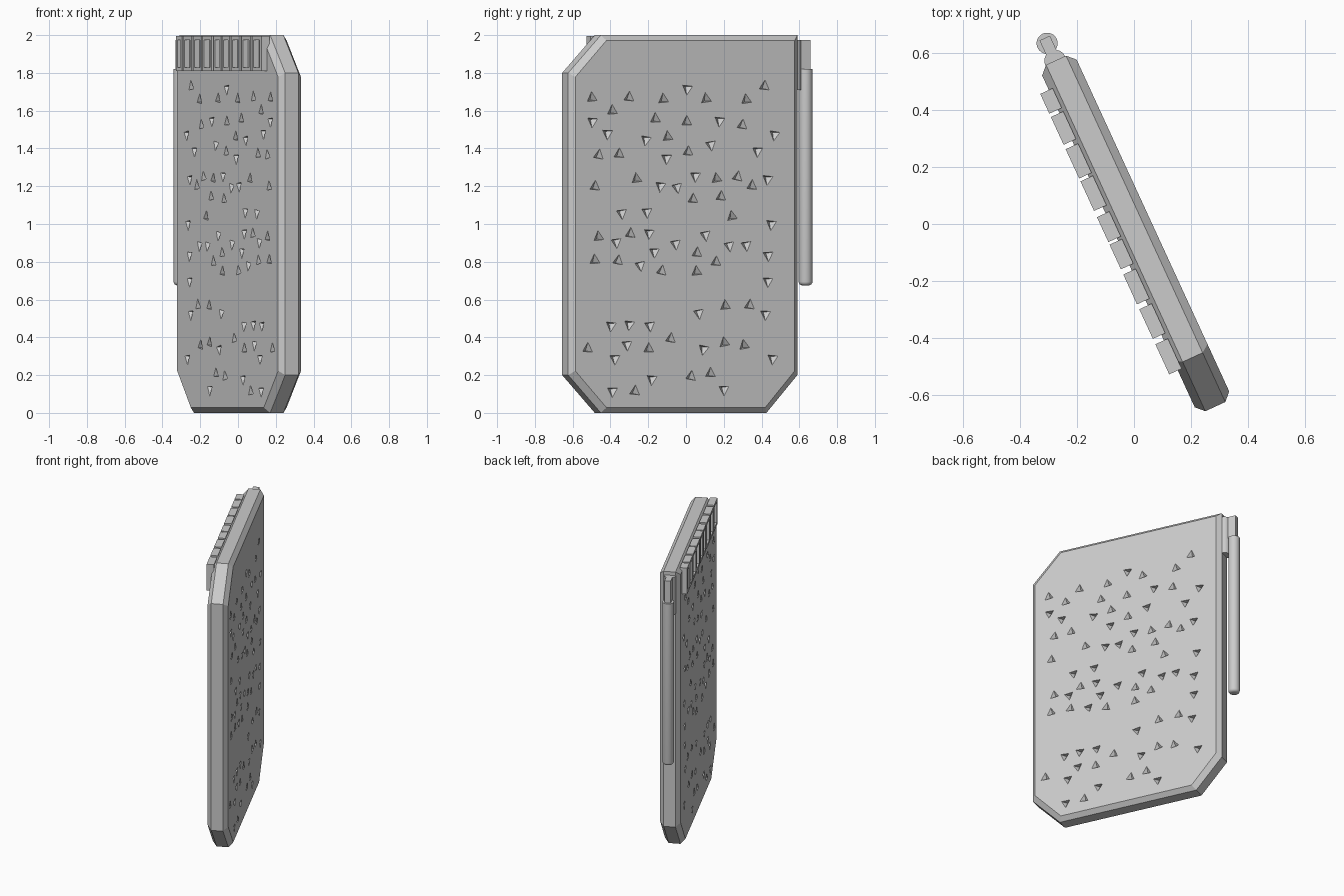
import bpy, bmesh, math, random
from mathutils import Vector

if "Cube" in bpy.data.objects:
    bpy.data.objects.remove(bpy.data.objects["Cube"])

YAW = math.radians(24.7)       # whole model is turned about z
GREY = (0.6, 0.6, 0.6, 1)

grey = bpy.data.materials.new("plain_grey")
grey.use_nodes = True
grey.diffuse_color = GREY
grey.node_tree.nodes["Principled BSDF"].inputs["Base Color"].default_value = GREY


def finish(bm, name, smooth=False):
    """Turn a bmesh into a named object, turned with the model."""
    bmesh.ops.recalc_face_normals(bm, faces=bm.faces[:])
    mesh = bpy.data.meshes.new(name)
    bm.to_mesh(mesh)
    bm.free()
    mesh.materials.append(grey)
    obj = bpy.data.objects.new(name, mesh)
    bpy.context.collection.objects.link(obj)
    obj.rotation_euler.z = YAW
    if smooth:
        bpy.ops.object.select_all(action="DESELECT")
        obj.select_set(True)
        bpy.context.view_layer.objects.active = obj
        bpy.ops.object.shade_smooth_by_angle()
    return obj


def box(bm, x0, x1, y0, y1, z0, z1):
    verts = bmesh.ops.create_cube(bm, size=1)["verts"]
    for v in verts:
        v.co = Vector(((x0, x1)[v.co.x > 0], (y0, y1)[v.co.y > 0], (z0, z1)[v.co.z > 0]))
    return verts


def cylinder(bm, x, y, z0, z1, radius, sides=24):
    verts = bmesh.ops.create_cone(bm, cap_ends=True, segments=sides, radius1=radius,
                                  radius2=radius, depth=z1 - z0)["verts"]
    bmesh.ops.translate(bm, verts=verts, vec=(x, y, (z0 + z1) / 2))


# Slab: clipped outline with bevelled rims on both faces
OUTLINE = [(-0.70, 0.2), (-0.51, 0), (0.455, 0), (0.635, 0.2),
           (0.635, 2), (-0.51, 2), (-0.70, 1.8)]
LEFT, RIGHT, RIM = -0.075, 0.058, 0.028
MID_Y, HALF_Y = -0.0325, 0.6675


def ring(bm, x, inset):
    return [bm.verts.new((x, MID_Y + (y - MID_Y) * (1 - inset / HALF_Y), 1 + (z - 1) * (1 - inset)))
            for y, z in OUTLINE]


bm = bmesh.new()
rings = [ring(bm, LEFT, RIM), ring(bm, LEFT + RIM, 0),
         ring(bm, RIGHT - RIM, 0), ring(bm, RIGHT, RIM)]
for a, b in zip(rings, rings[1:]):
    for i in range(len(a)):
        j = (i + 1) % len(a)
        bm.faces.new((a[i], a[j], b[j], b[i]))
bm.faces.new(rings[0])
bm.faces.new(rings[-1])
slab = finish(bm, "slab")

# Scattered triangular dents, matching on both faces
random.seed(7)
spots = []
while len(spots) < 78:
    y, z = random.uniform(-0.6, 0.5), random.uniform(0.09, 1.75)
    in_corner = abs(y - MID_Y) / HALF_Y > 0.68 and z < 0.27
    in_gap = y < 0 and 0.47 < z < 0.75
    if in_corner or in_gap or any(math.hypot(y - a, z - b) < 0.095 for a, b in spots):
        continue
    spots.append((y, z))

bm = bmesh.new()
for y, z in spots:
    turn = random.choice((1, -1)) * math.pi / 2 + random.uniform(-0.2, 0.2)
    for x, out in ((LEFT, -1), (RIGHT, 1)):
        base = []
        for k in range(3):
            angle = turn + k * math.tau / 3
            base.append(bm.verts.new((x + out * 0.002, y + 0.036 * math.cos(angle),
                                      z + 0.036 * math.sin(angle))))
        # deepest point lies close to the level edge
        deep = base[0].co * 0.1 + (base[1].co + base[2].co) * 0.45
        deep.x -= out * 0.03
        tip = bm.verts.new(deep)
        bm.faces.new(base)
        for k in range(3):
            bm.faces.new((base[k], base[(k + 1) % 3], tip))
cutter = finish(bm, "dent_cutter")
cutter.hide_render = True

cut = slab.modifiers.new("dents", "BOOLEAN")
cut.operation = "DIFFERENCE"
cut.solver = "EXACT"
cut.object = cutter
bpy.context.view_layer.update()
slab.data = bpy.data.meshes.new_from_object(slab.evaluated_get(bpy.context.evaluated_depsgraph_get()))
slab.modifiers.clear()
bpy.data.objects.remove(cutter)

# Row of raised frames along the top of the left face
SPANS = [(0.475, 0.551), (0.355, 0.462), (0.225, 0.338), (0.10, 0.214), (-0.02, 0.076),
         (-0.125, -0.03), (-0.26, -0.145), (-0.393, -0.279), (-0.53, -0.414)]
for n, (y0, y1) in enumerate(SPANS, 1):
    bm = bmesh.new()
    box(bm, -0.108, -0.06, y0, y1, 1.81, 1.995)
    face = min(bm.faces, key=lambda f: f.calc_center_median().x)
    bmesh.ops.inset_region(bm, faces=[face], thickness=0.028)
    # sink a narrow panel into the frame
    well = bmesh.ops.extrude_discrete_faces(bm, faces=[face])["faces"][0]
    edge_loop = list(well.verts)
    bmesh.ops.translate(bm, verts=edge_loop, vec=(0.03, 0, 0))
    finish(bm, f"raised_frame_{n}")

# Hinge block, arm and hanging rod at the back end
AXIS_X = -0.012
bm = bmesh.new()
cylinder(bm, AXIS_X, 0.635, 1.71, 1.975, 0.038)
finish(bm, "rod_mount", smooth=True)

bm = bmesh.new()
box(bm, AXIS_X - 0.02, AXIS_X + 0.02, 0.63, 0.722, 1.82, 1.975)
finish(bm, "rod_arm")

bm = bmesh.new()
cylinder(bm, AXIS_X, 0.702, 0.675, 1.82, 0.037)
low_edges = [e for e in bm.edges if all(v.co.z < 0.7 for v in e.verts)]
bmesh.ops.bevel(bm, geom=low_edges, offset=0.02, segments=4, affect="EDGES", profile=0.5)
finish(bm, "hanging_rod", smooth=True)
